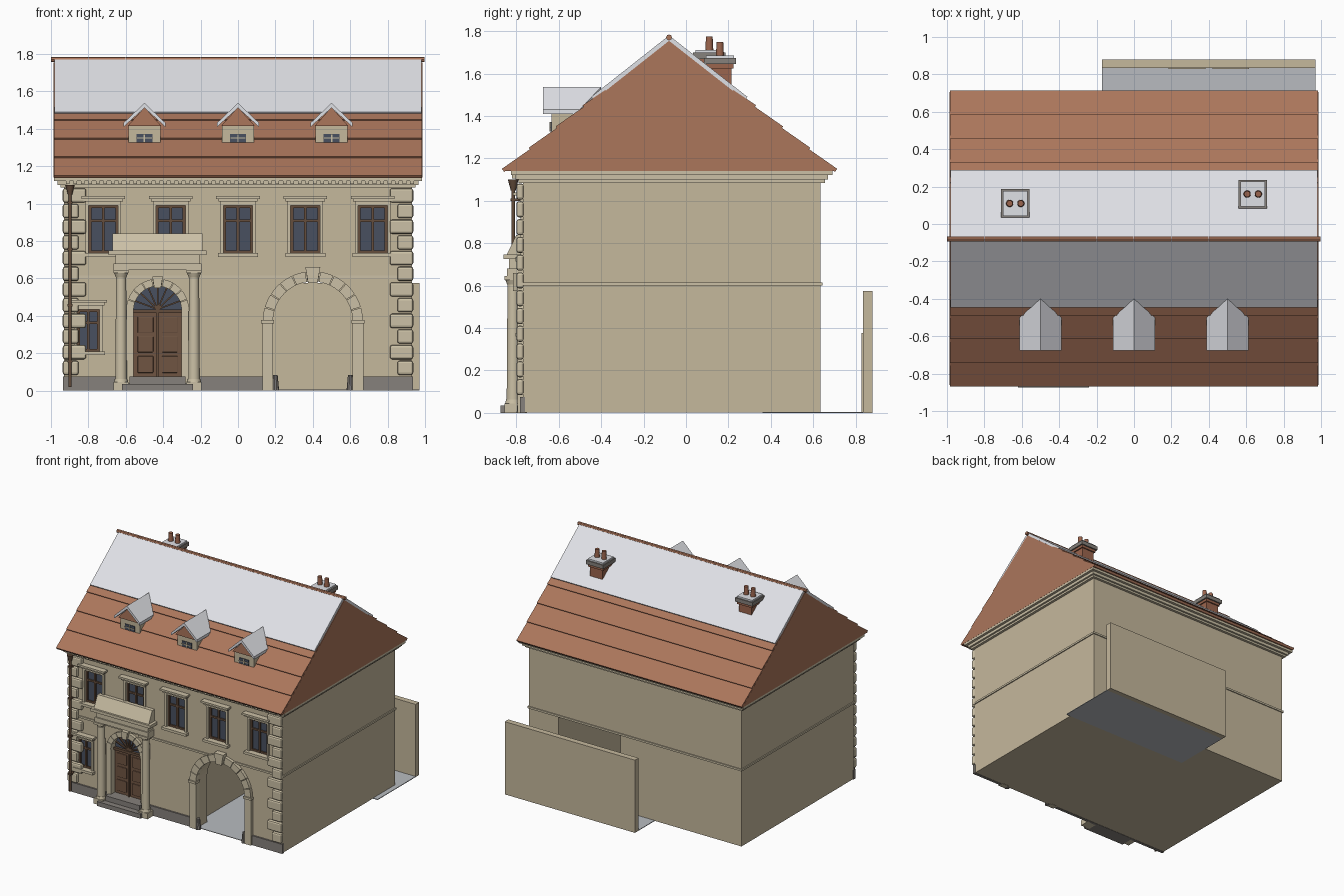
import bpy, bmesh, math

if "Cube" in bpy.data.objects:
    bpy.data.objects.remove(bpy.data.objects["Cube"])

def mat(name, r, g, b):
    m = bpy.data.materials.new(name)
    m.diffuse_color = (r, g, b, 1)
    m.use_nodes = True
    m.node_tree.nodes["Principled BSDF"].inputs["Base Color"].default_value = m.diffuse_color
    return m

WALL = mat("wall_cream", .56, .48, .335)
TRIM = mat("stone_trim", .60, .53, .38)
TILE = mat("roof_terracotta", .41, .18, .105)
BRICK = mat("chimney_brick", .33, .13, .075)
SNOW = mat("snow_white", .74, .75, .79)
GLASS = mat("window_glass", .065, .08, .115)
FRAME = mat("frame_brown", .13, .075, .045)
DOOR = mat("door_brown", .16, .09, .055)
PLINTH = mat("plinth_grey", .24, .22, .20)
PAVE = mat("paving_grey", .48, .50, .53)

# ---- every part is a loft between two matching rings ----
def box(x0, x1, y0, y1, z0, z1):
    r = [(x0, y0), (x1, y0), (x1, y1), (x0, y1)]
    return [(x, y, z0) for x, y in r], [(x, y, z1) for x, y in r]

def prism_y(pts, y0, y1):          # xz profile pushed along y
    return [(x, y0, z) for x, z in pts], [(x, y1, z) for x, z in pts]

def prism_x(pts, x0, x1):          # yz profile pushed along x
    return [(x0, y, z) for y, z in pts], [(x1, y, z) for y, z in pts]

def cyl(cx, cy, z0, z1, r0, r1, n=16):
    ring = [(math.cos(i * math.tau / n), math.sin(i * math.tau / n)) for i in range(n)]
    return ([(cx + r0 * c, cy + r0 * s, z0) for c, s in ring],
            [(cx + r1 * c, cy + r1 * s, z1) for c, s in ring])

def arch(cx, half, z0, zs, n=20):  # round-headed opening profile
    return [(cx - half, z0), (cx + half, z0)] + [
        (cx + half * math.cos(i * math.pi / n), zs + half * math.sin(i * math.pi / n))
        for i in range(n + 1)]

def obj(name, m, parts, bevel=0, smooth=False):
    bm = bmesh.new()
    for a, b in parts:
        va, vb = [bm.verts.new(p) for p in a], [bm.verts.new(p) for p in b]
        n = len(va)
        bm.faces.new(va)
        bm.faces.new(vb[::-1])
        for i in range(n):
            bm.faces.new((va[i], vb[i], vb[(i + 1) % n], va[(i + 1) % n]))
    bmesh.ops.recalc_face_normals(bm, faces=bm.faces)
    me = bpy.data.meshes.new(name)
    bm.to_mesh(me)
    bm.free()
    me.materials.append(m)
    o = bpy.data.objects.new(name, me)
    bpy.context.collection.objects.link(o)
    if bevel:
        b = o.modifiers.new("bevel", 'BEVEL')
        b.width, b.segments = bevel, 2
    if smooth:
        bpy.ops.object.select_all(action='DESELECT')
        o.select_set(True)
        bpy.context.view_layer.objects.active = o
        bpy.ops.object.shade_smooth_by_angle(angle=math.radians(40))
    return o

F, B = -.77, .635                  # front and back wall planes
DX, GX = -.43, .40                 # door and gateway centres
windows = [(x, .078, .735, .99) for x in (-.72, -.36, 0, .36, .72)] + [(-.80, .06, .21, .435)]

# ---- walls with cut openings ----
body = obj("walls", WALL, [box(-.93, .93, F, B, .002, 1.13)])
cuts = [obj("cut_openings", WALL, [box(x - w, x + w, F - .1, F + .035, a, b) for x, w, a, b in windows]
            + [prism_y(arch(DX, .13, .075, .43), F - .1, F + .05),
               prism_y(arch(GX, .215, .004, .37), F - .1, F + .2)]),
        obj("cut_passage", WALL, [box(GX - .27, GX + .27, F + .12, B + .1, .004, .61)])]
for c in cuts:
    c.hide_render = True
    md = body.modifiers.new("cut", 'BOOLEAN')
    md.operation, md.object, md.solver = 'DIFFERENCE', c, 'EXACT'
bpy.context.view_layer.update()
dg = bpy.context.evaluated_depsgraph_get()
mesh = bpy.data.meshes.new_from_object(body.evaluated_get(dg))
body.modifiers.clear()
body.data = mesh
for c in cuts:
    bpy.data.objects.remove(c)

# ---- plinth, string course, cornice ----
obj("plinth", PLINTH, [box(-.935, GX - .27, F - .012, F + .01, 0, .075),
                       box(GX + .27, .935, F - .012, F + .01, 0, .075)])
def band(e, z0, z1):               # strips around all four walls
    return [box(-.93 - e, .93 + e, F - e, F, z0, z1), box(-.93 - e, .93 + e, B, B + e, z0, z1),
            box(-.93 - e, -.93, F, B, z0, z1), box(.93, .93 + e, F, B, z0, z1)]
obj("string_course", TRIM, band(.008, .60, .615))
obj("cornice", TRIM, band(.02, 1.085, 1.10) + band(.035, 1.10, 1.122) + band(.055, 1.122, 1.142))
obj("dentils", TRIM, [box(-.92 + i * .04, -.90 + i * .04, F - .05, F - .03, 1.105, 1.122) for i in range(47)])

# ---- corner quoins ----
q = []
for i in range(12):
    z, w = .08 + i * .0838, (.125 if i % 2 else .085)
    q += [box(-.937, -.937 + w, F - .03, F + .005, z + .004, z + .080),
          box(.937 - w, .937, F - .03, F + .005, z + .004, z + .080)]
obj("quoins", TRIM, q, bevel=.012)

# ---- windows ----
glass, bars, stone = [], [], []
for x, w, a, b in windows:
    g, t = F + .02, a + (b - a) * .68
    glass.append(box(x - w, x + w, g, g + .008, a, b))
    for u in (-w + .007, 0, w - .007):
        bars.append(box(x + u - .007, x + u + .007, g - .012, g, a, b))
    for v in (a + .007, t, b - .007):
        bars.append(box(x - w, x + w, g - .010, g, v - .007, v + .007))
    s = w + .017
    stone += [box(x - s, x - w, F - .01, F, a, b), box(x + w, x + s, F - .01, F, a, b),
              box(x - s, x + s, F - .012, F, b, b + .02),
              box(x - s - .01, x + s + .01, F - .03, F, b + .02, b + .035),
              box(x - s - .022, x + s + .022, F - .045, F, b + .035, b + .05),
              box(x - s - .012, x + s + .012, F - .035, F, a - .02, a)]
obj("window_glass", GLASS, glass)
obj("window_bars", FRAME, bars)
obj("window_surrounds", TRIM, stone)

# ---- voussoir arches for door and gateway ----
def voussoirs(cx, cz, r0, r1, n, y):
    out = []
    for i in range(n):
        t = [math.pi * (i + u) / n for u in (.03, .35, .65, .97)]
        pts = [(cx + r0 * math.cos(k), cz + r0 * math.sin(k)) for k in t]
        pts += [(cx + r1 * math.cos(k), cz + r1 * math.sin(k)) for k in t[::-1]]
        out.append(prism_y(pts, y, F + .01))
    return out
gate = voussoirs(GX, .37, .213, .268, 11, F - .025)
for s in (-1, 1):
    a, b = sorted((GX + s * .213, GX + s * .27))
    gate += [box(a, b, F - .025, F + .02, 0, .36), box(a - .006, b + .006, F - .035, F + .02, .36, .378)]
gate.append(prism_y([(GX - .025, .575), (GX + .025, .575), (GX + .04, .66), (GX - .04, .66)], F - .045, F))
obj("gateway_arch", TRIM, gate)
obj("gateway_guard_stones", PLINTH, [cyl(GX + s * .2, F - .01, 0, .085, .02, .012, 10) for s in (-1, 1)])

# ---- entrance door, fanlight and portal ----
D = F + .03
obj("door_leaves", DOOR, [box(DX - .13, DX - .003, D, D + .02, .075, .42), box(DX + .003, DX + .13, D, D + .02, .075, .42)])
obj("door_panels", DOOR, [box(DX + s * .065 - .042, DX + s * .065 + .042, D - .008, D, a, b)
                          for s in (-1, 1) for a, b in ((.095, .185), (.205, .29), (.31, .395))], bevel=.006)
obj("door_frame", FRAME, [box(DX - .13, DX + .13, D - .015, D + .01, .415, .435),
                          box(DX - .006, DX + .006, D - .012, D, .075, .42)])
obj("fanlight_glass", GLASS, [prism_y(arch(DX, .13, .43, .431), D + .005, D + .013)])
fan = []
for i in range(1, 8):
    c, s = math.cos(i * math.pi / 8), math.sin(i * math.pi / 8)
    px, pz = -s * .004, c * .004
    fan.append(prism_y([(DX + px, .435 + pz), (DX - px, .435 - pz),
                        (DX + .128 * c - px, .43 + .128 * s - pz), (DX + .128 * c + px, .43 + .128 * s + pz)], D - .008, D + .006))
obj("fanlight_bars", FRAME, fan)
obj("door_arch", TRIM, voussoirs(DX, .43, .128, .168, 9, F - .025)
    + [box(DX + s * .149 - .02, DX + s * .149 + .02, F - .02, F + .02, .04, .43) for s in (-1, 1)]
    + [prism_y([(DX - .018, .55), (DX + .018, .55), (DX + .028, .61), (DX - .028, .61)], F - .04, F)])
cols, blocks = [], []
for x in (DX - .195, DX + .195):
    cols += [cyl(x, F - .045, .05, .61, .031, .027, 20), cyl(x, F - .045, .045, .062, .038, .034, 20),
             cyl(x, F - .045, .605, .63, .028, .038, 20)]
    blocks += [box(x - .04, x + .04, F - .085, F, 0, .045), box(x - .04, x + .04, F - .085, F, .628, .645)]
obj("portal_columns", TRIM, cols, smooth=True)
obj("portal_entablature", TRIM, blocks + [
    box(DX - .235, DX + .235, F - .075, F, .645, .68), box(DX - .225, DX + .225, F - .065, F, .68, .725),
    box(DX - .262, DX + .262, F - .09, F, .725, .748),
    prism_x([(F, .748), (F - .075, .748), (F - .03, .84), (F, .84)], DX - .24, DX + .24)])
obj("door_steps", PLINTH, [box(DX - .19, DX + .19, F - .105, F, 0, .035), box(DX - .15, DX + .15, F - .06, F + .05, .035, .075)])

# ---- drainpipe ----
obj("drainpipe", FRAME, [cyl(-.898, F - .045, .02, 1.07, .009, .009, 12), cyl(-.898, F - .045, 1.05, 1.10, .012, .025, 12)]
    + [box(-.912, -.884, F - .058, F, z, z + .012) for z in (.15, .45, .75, 1.0)], smooth=True)

# ---- main roof: gabled core, lapped tile courses, snow sheet ----
RY, RZ, EZ = -.08, 1.755, 1.14
obj("roof_core", TILE, [prism_x([(-.86, EZ), (.705, EZ), (RY, RZ)], -.986, .986)])
tiles, snow = [], []
for ey in (-.86, .705):
    L = math.hypot(RY - ey, RZ - EZ)
    ny, nz = (RZ - EZ) / L * (-1 if ey < 0 else 1), abs(RY - ey) / L
    def at(z, off):
        t = (z - EZ) / (RZ - EZ)
        return (ey + (RY - ey) * t + ny * off, z + nz * off)
    for a, b in ((EZ, 1.25), (1.24, 1.35), (1.34, 1.45), (1.44, 1.52)):
        tiles.append(prism_x([at(a, -.004), at(a, .014), at(b, .004), at(b, -.004)], -.985, .985))
    snow.append(prism_x([at(1.475, 0), at(1.475, .02), (RY, RZ + .02 / nz), (RY, RZ)], -.982, .982))
obj("roof_tile_courses", TILE, tiles)
obj("roof_snow", SNOW, snow)
obj("ridge_tiles", TILE, [prism_x([(RY + .014 * math.cos(k * math.pi / 4), 1.771 + .014 * math.sin(k * math.pi / 4))
                                   for k in range(8)], -1 + i * .2, -.802 + i * .2) for i in range(10)])

# ---- dormers ----
dw, dg_, dgl, dfr, ds = [], [], [], [], []
for x in (-.5, 0, .5):
    dw += [box(x - .085, x + .085, -.635, -.42, 1.32, 1.42)]
    dg_.append(prism_y([(x - .09, 1.415), (x + .09, 1.415), (x, 1.515)], -.655, -.42))
    dgl.append(box(x - .042, x + .042, -.640, -.634, 1.328, 1.372))
    dfr += [box(x - .004, x + .004, -.645, -.638, 1.328, 1.372), box(x - .042, x + .042, -.645, -.638, 1.347, 1.353)]
    for s in (-1, 1):              # two snowy slopes running back into the roof
        lo, hi = [(x + s * .112, 1.41), (x + s * .112, 1.432)], [(x, 1.538), (x, 1.512)]
        prof = lo + hi
        a, b = prism_y(prof, -.675, -.40)
        b = [(px, -.50 if px != x else -.40, pz) for px, _, pz in b]
        ds.append((a, b))
obj("dormer_walls", WALL, dw)
obj("dormer_gables", TILE, dg_)
obj("dormer_glass", GLASS, dgl)
obj("dormer_bars", TRIM, dfr)
obj("dormer_snow", SNOW, ds)

# ---- chimneys ----
for side, cx, cy, top in (("left", -.635, .11, 1.70), ("right", .635, .16, 1.675)):
    obj(side + "_chimney_stack", BRICK, [box(cx - .055, cx + .055, cy - .055, cy + .055, 1.45, top - .03),
                                         box(cx - .065, cx + .065, cy - .065, cy + .065, top - .05, top - .03)])
    obj(side + "_chimney_cap", PLINTH, [box(cx - .076, cx + .076, cy - .076, cy + .076, top - .03, top)])
    obj(side + "_chimney_snow", SNOW, [box(cx - .066, cx + .066, cy - .066, cy + .066, top, top + .012)])
    obj(side + "_chimney_pots", BRICK, [cyl(cx + s * .03, cy, top, top + .075, .02, .016, 14) for s in (-1, 1)], smooth=True)

# ---- rear courtyard ----
obj("courtyard_paving", PAVE, [box(-.17, .97, .36, .84, 0, .005)])
obj("passage_paving", PAVE, [box(GX - .212, GX + .212, F, F + .12, .003, .006), box(GX - .269, GX + .269, F + .12, .36, .003, .006)])
obj("courtyard_wall", WALL, [box(-.17, .97, .835, .88, 0, .575)])
obj("courtyard_wall_panels", WALL, [box(GX + s * .117 - .098, GX + s * .117 + .098, .828, .836, .005, .376) for s in (-1, 1)])
